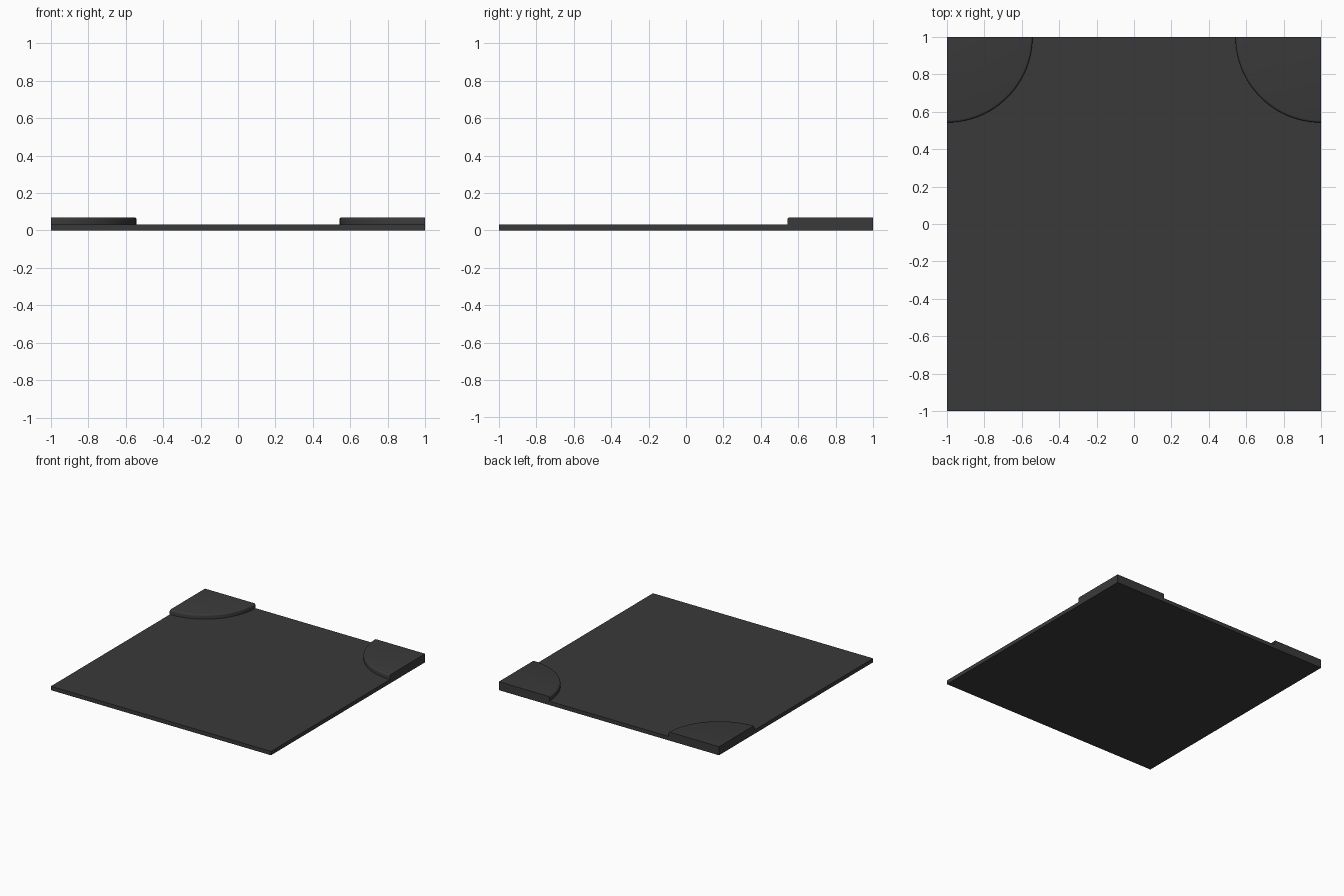
import bpy, bmesh, math

if "Cube" in bpy.data.objects:
    bpy.data.objects.remove(bpy.data.objects["Cube"])

PLATE_TOP = 0.032
KERB_TOP = 0.07
RADIUS = 0.458
STEPS = 24

dark = bpy.data.materials.new("asphalt")
dark.diffuse_color = (0.042, 0.042, 0.042, 1)
dark.use_nodes = True
dark.node_tree.nodes["Principled BSDF"].inputs["Base Color"].default_value = dark.diffuse_color


def finish(name, bm):
    bmesh.ops.recalc_face_normals(bm, faces=bm.faces)
    mesh = bpy.data.meshes.new(name)
    bm.to_mesh(mesh)
    bm.free()
    mesh.materials.append(dark)
    obj = bpy.data.objects.new(name, mesh)
    bpy.context.collection.objects.link(obj)
    return obj


# Flat square road slab
bm = bmesh.new()
bmesh.ops.create_cube(bm, size=1)
for v in bm.verts:
    v.co.x *= 2
    v.co.y *= 2
    v.co.z = (v.co.z + 0.5) * PLATE_TOP
finish("road_slab", bm)

# Quarter-round raised pavement corner with a rounded upper kerb edge
edge = 0.012
profile = [(RADIUS, PLATE_TOP)]
for i in range(4):
    a = math.radians(30 * i)
    profile.append((RADIUS - edge + edge * math.cos(a), KERB_TOP - edge + edge * math.sin(a)))

bm = bmesh.new()
rings = []
for r, z in profile:
    ring = []
    for i in range(STEPS + 1):
        a = math.pi + math.pi / 2 * i / STEPS
        ring.append(bm.verts.new((1 + r * math.cos(a), 1 + r * math.sin(a), z)))
    rings.append(ring)
low = bm.verts.new((1, 1, PLATE_TOP))
high = bm.verts.new((1, 1, KERB_TOP))
for lower, upper in zip(rings, rings[1:]):
    for i in range(STEPS):
        bm.faces.new((lower[i], lower[i + 1], upper[i + 1], upper[i]))
bm.faces.new([low] + rings[0])
bm.faces.new([high] + rings[-1])
for end in (0, -1):
    bm.faces.new([low] + [ring[end] for ring in rings] + [high])
corner = finish("pavement_corners", bm)

# Second corner mirrored to the other back corner
mirror = corner.modifiers.new("mirror", "MIRROR")
mirror.use_axis = (True, False, False)

bpy.context.view_layer.objects.active = corner
corner.select_set(True)
bpy.ops.object.shade_smooth_by_angle(angle=math.radians(35))
